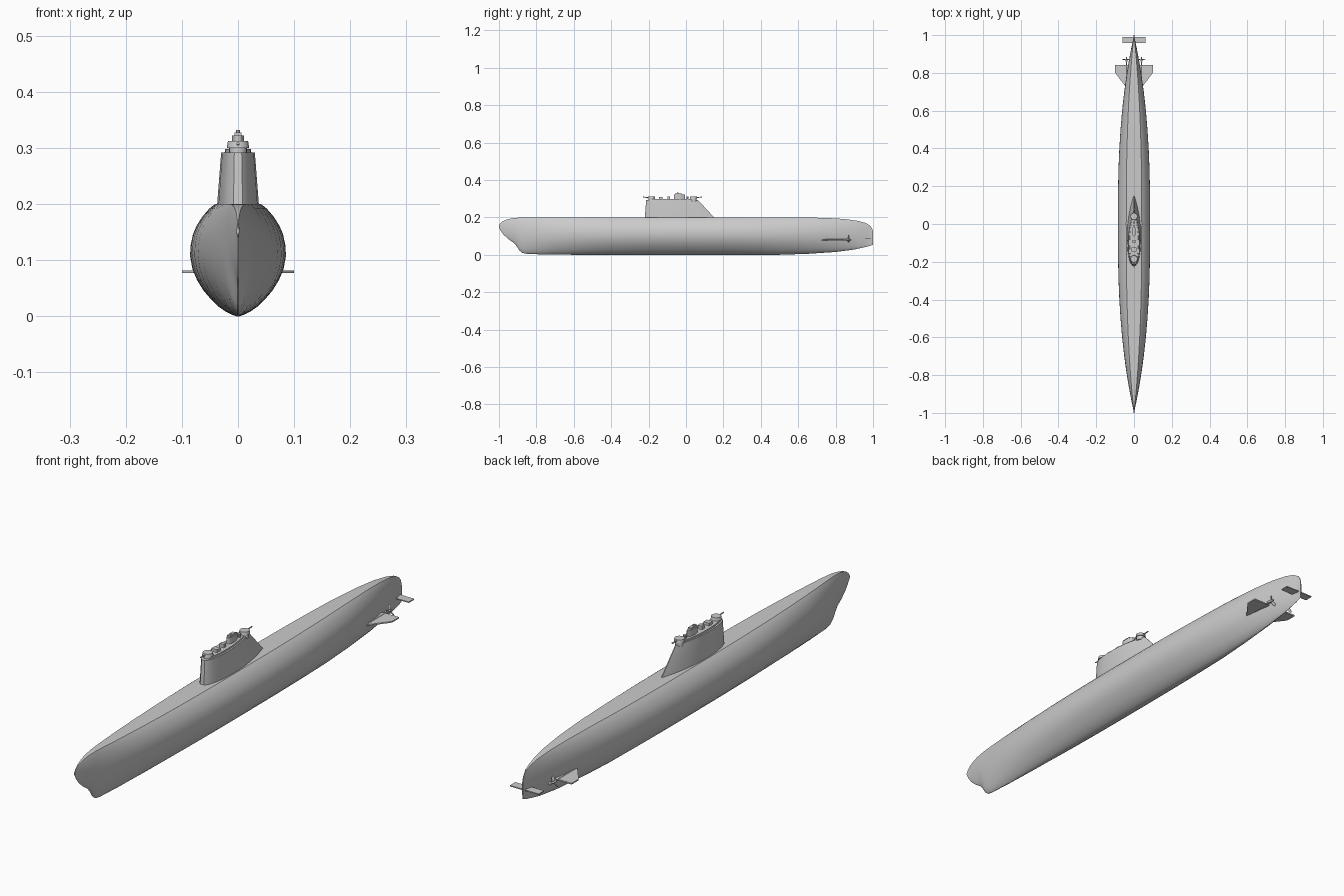
import bpy, bmesh, math
from mathutils import Matrix, Vector

if "Cube" in bpy.data.objects:
    bpy.data.objects.remove(bpy.data.objects["Cube"])


def finish(name, bm, smooth=None):
    bmesh.ops.recalc_face_normals(bm, faces=bm.faces)
    me = bpy.data.meshes.new(name)
    bm.to_mesh(me)
    bm.free()
    ob = bpy.data.objects.new(name, me)
    bpy.context.collection.objects.link(ob)
    if smooth:
        bpy.ops.object.select_all(action='DESELECT')
        ob.select_set(True)
        bpy.context.view_layer.objects.active = ob
        bpy.ops.object.shade_smooth_by_angle(angle=math.radians(smooth))
    return ob


def loft(name, rings, smooth=None):
    bm = bmesh.new()
    vs = [[bm.verts.new(p) for p in r] for r in rings]
    n = len(vs[0])
    for a, b in zip(vs, vs[1:]):
        for i in range(n):
            j = (i + 1) % n
            bm.faces.new((a[i], a[j], b[j], b[i]))
    bm.faces.new(vs[0][::-1])
    bm.faces.new(vs[-1])
    return finish(name, bm, smooth)


def tube(name, a, b, r1, r2=None, seg=12):
    a, b = Vector(a), Vector(b)
    d = b - a
    bm = bmesh.new()
    m = Matrix.Translation((a + b) / 2) @ d.to_track_quat('Z', 'Y').to_matrix().to_4x4()
    bmesh.ops.create_cone(bm, cap_ends=True, segments=seg, radius1=r1,
                          radius2=r1 if r2 is None else r2, depth=d.length, matrix=m)
    return finish(name, bm, 35)


def prism(name, pts, z0, z1):
    return loft(name, [[(x, y, z) for x, y in pts] for z in (z0, z1)])


def box(name, x, y0, y1, z0, z1):
    return prism(name, [(-x, y0), (x, y0), (x, y1), (-x, y1)], z0, z1)


def lerp(table, y):
    for (a, u), (b, v) in zip(table, table[1:]):
        if y <= b:
            return u + (v - u) * (y - a) / (b - a)
    return table[-1][1]


# Hull: one section scaled along the keel and deck profiles
TOP = [(-1, .157), (-.995, .167), (-.98, .179), (-.96, .188), (-.93, .195), (-.89, .199),
       (-.85, .2), (.6, .2), (.75, .197), (.85, .191), (.92, .181), (.96, .17),
       (.985, .155), (.995, .14), (1, .125)]
KEEL = [(-1, .145), (-.99, .126), (-.975, .107), (-.95, .084), (-.92, .063), (-.905, .045),
        (-.89, .022), (-.875, .01), (-.85, .005), (-.75, .001), (-.6, 0), (.5, 0),
        (.65, .005), (.8, .015), (.9, .028), (.97, .044), (1, .054)]
SECTION = [(.03, 0), (.13, .015), (.25, .04), (.42, .09), (.57, .155), (.72, .23), (.85, .32),
           (.95, .42), (1, .54), (.985, .64), (.94, .73), (.86, .81), (.74, .89),
           (.6, .96), (.48, 1)]
ys = sorted({y for y, _ in TOP + KEEL} | {round(-.8 + .1 * i, 2) for i in range(17)})
rings = []
for y in ys:
    w = max(.0025, .0855 * (1 - abs(y) ** 2.6))
    lo, hi = lerp(KEEL, y), lerp(TOP, y)
    half = [(w * u, y, lo + (hi - lo) * v) for u, v in SECTION]
    rings.append(half + [(-x, yy, z) for x, yy, z in reversed(half)])
loft("hull", rings, 30)

# Conning tower with sloping rear
PLAN = [(0, .22), (.03, .48), (.1, .72), (.22, .93), (.4, 1), (.55, .95),
        (.7, .77), (.85, .47), (.95, .2), (1, .05)]


def plan_ring(y0, y1, w, z):
    h = [(w * u, y0 + (y1 - y0) * t, z) for t, u in PLAN]
    return h + [(-x, y, zz) for x, y, zz in reversed(h)]


loft("conning_tower", [plan_ring(-.22, .152, .037, .195), plan_ring(-.22, .148, .037, .202),
                       plan_ring(-.213, .065, .030, .292)], 25)
loft("bridge_deck", [plan_ring(-.2, .05, .024, .29), plan_ring(-.2, .05, .023, .298)], 25)

# Deck guns on round mounts, fore and aft
for name, y, s in (("front", -.185, -1), ("rear", .04, 1)):
    tube(name + "_gun_mount", (0, y, .285), (0, y, .301), .016, seg=16)
    tube(name + "_gun_turret", (0, y, .3), (0, y, .312), .02, .018, seg=16)
    tube(name + "_gun_barrel", (0, y, .306), (0, y + s * .045, .308), .0025, seg=8)

# Bridge fittings and periscopes
box("bridge_front_box", .012, -.145, -.125, .29, .309)
box("bridge_middle_box", .009, -.1, -.085, .29, .312)
loft("periscope_fairing", [plan_ring(-.065, -.005, .011, z) for z in (.29, .322)], 25)
box("periscope_housing", .006, -.058, -.022, .32, .328)
tube("periscope", (0, -.045, .32), (0, -.045, .332), .004, seg=10)
tube("rear_mast", (0, .008, .29), (0, .008, .312), .006, seg=10)

# Stern planes
prism("stern_planes", [(0, .65), (.035, .715), (.1, .8), (.1, .843), (0, .843),
                       (-.1, .843), (-.1, .8), (-.035, .715)], .077, .082)
box("rear_plane", .062, .957, .99, .083, .087)

# Twin propellers with shafts
for side, x in (("left", -.04), ("right", .04)):
    tube(side + "_propeller_shaft", (x, .72, .08), (x, .868, .08), .0035, seg=10)
    tube(side + "_propeller_hub", (x, .86, .08), (x, .885, .08), .006, .002, seg=12)
    bm = bmesh.new()
    for k in range(3):
        m = (Matrix.Translation((x, .87, .08)) @ Matrix.Rotation(k * math.tau / 3, 4, 'Y')
             @ Matrix.Translation((0, 0, .0135)) @ Matrix.Rotation(.5, 4, 'Z')
             @ Matrix.Diagonal((.006, .0012, .0115, 1)))
        bmesh.ops.create_uvsphere(bm, u_segments=8, v_segments=6, radius=1, matrix=m)
    finish(side + "_propeller_blades", bm, 40)
